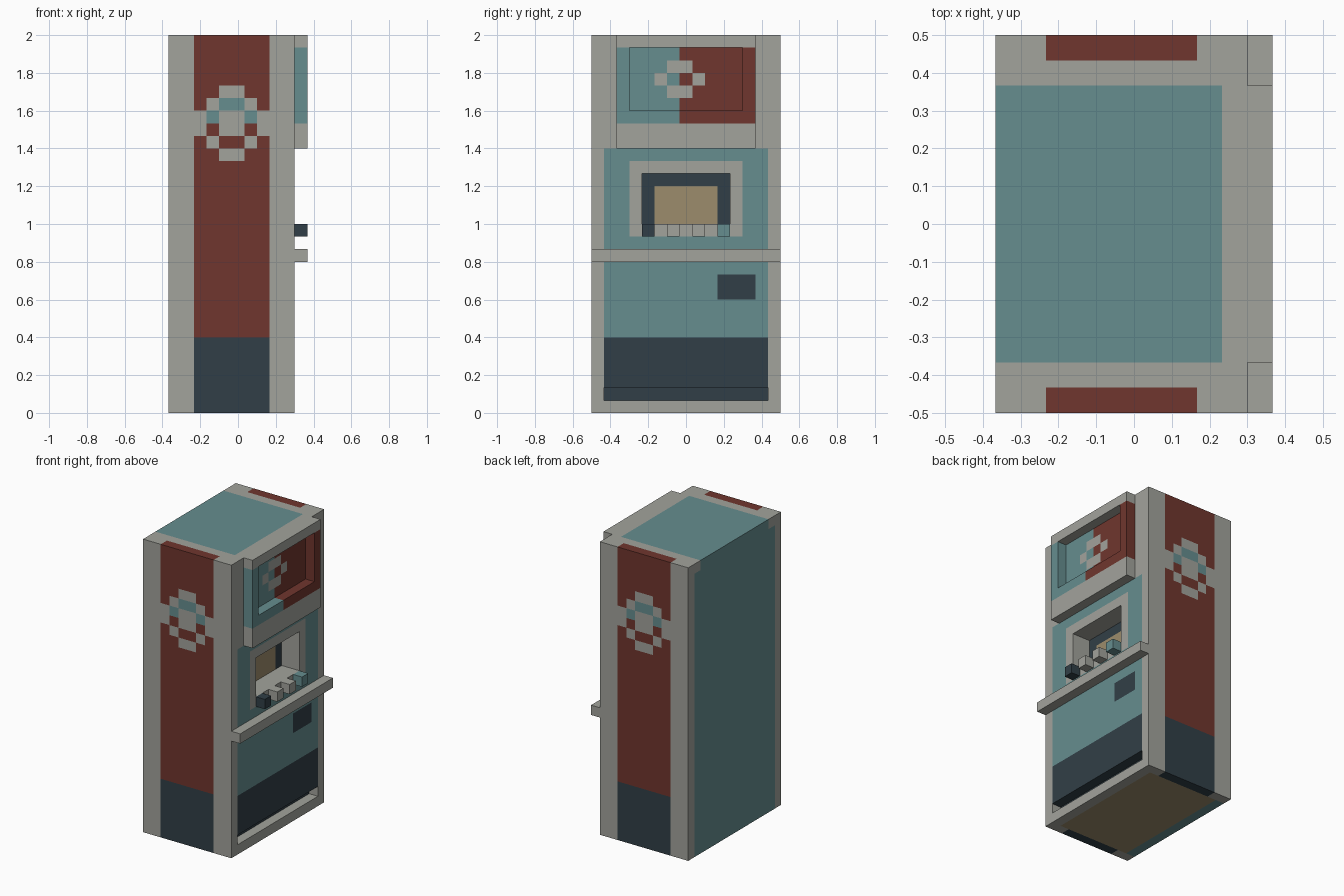
import bpy, bmesh

cube = bpy.data.objects.get("Cube")
if cube:
    bpy.data.objects.remove(cube)

U = 1 / 15                       # one block of the modelling grid
ORIGIN = (-5.5 * U, -7.5 * U, 0)  # grid is 11 x 15 x 30 blocks

# ---- Materials (sRGB 0-255 converted to linear) ----
GREY, TEAL, RED, NAVY, TAN = range(5)
PALETTE = [("warm grey", (162, 163, 156)), ("muted teal", (102, 141, 143)),
           ("brick red", (112, 54, 46)), ("dark navy", (49, 63, 71)),
           ("sandy tan", (156, 140, 108))]


def linear(v):
    v /= 255
    return v / 12.92 if v <= 0.04045 else ((v + 0.055) / 1.055) ** 2.4


MATERIALS = []
for mat_name, rgb in PALETTE:
    mat = bpy.data.materials.new(mat_name)
    mat.use_nodes = True
    colour = (*[linear(v) for v in rgb], 1)
    mat.diffuse_color = colour
    bsdf = next(n for n in mat.node_tree.nodes if n.type == 'BSDF_PRINCIPLED')
    bsdf.inputs["Base Color"].default_value = colour
    bsdf.inputs["Roughness"].default_value = 0.9
    MATERIALS.append(mat)


def inside(cell, box):
    return all(lo <= c < hi for c, (lo, hi) in zip(cell, box))


def block(name, box, paint, cuts=()):
    """Blocky solid filling box minus cuts; paint(cell, axis, side) colours each face."""
    def solid(cell):
        return inside(cell, box) and not any(inside(cell, c) for c in cuts)

    bm = bmesh.new()
    verts = {}

    def vert(p):
        if p not in verts:
            verts[p] = bm.verts.new([o + c * U for o, c in zip(ORIGIN, p)])
        return verts[p]

    cells = [(i, j, k) for i in range(*box[0]) for j in range(*box[1])
             for k in range(*box[2])]
    for cell in filter(solid, cells):
        for axis in range(3):
            for side in (-1, 1):
                near = list(cell)
                near[axis] += side
                if solid(near):
                    continue
                a, b = (axis + 1) % 3, (axis + 2) % 3
                loop = []
                for da, db in ((0, 0), (1, 0), (1, 1), (0, 1))[::side]:
                    p = list(cell)
                    p[axis] += side > 0
                    p[a] += da
                    p[b] += db
                    loop.append(vert(tuple(p)))
                bm.faces.new(loop).material_index = paint(cell, axis, side)
    mesh = bpy.data.meshes.new(name)
    bm.to_mesh(mesh)
    bm.free()
    for m in MATERIALS:
        mesh.materials.append(m)
    obj = bpy.data.objects.new(name, mesh)
    bpy.context.collection.objects.link(obj)
    return obj


# ---- Paint rules for the cabinet ----
# Side badge, top row first: G grey, T teal, R red
BADGE = ["RRGGRR", "RGTTGR", "GTGGTG", "GRGGRG", "RGRRGR", "RRGGRR"]
LETTER = {"G": GREY, "T": TEAL, "R": RED}
# Small face on the marquee, as (y, z) blocks
FACE = {(5, 26), (6, 27), (7, 27), (8, 26), (6, 25), (7, 25)}


def paint_side(i, k):
    if not 2 <= i < 8:
        return GREY
    if k < 6:
        return NAVY
    if 20 <= k < 26:
        return LETTER[BADGE[25 - k][i - 2]]
    return RED


def paint_play_side(i, j, k):
    if i == 7:                                   # back of the window
        return TAN if 5 <= j < 10 and k < 18 else NAVY
    if i == 8:                                   # back of the kick recess
        return NAVY
    if k >= 21:                                  # marquee picture
        if not (3 <= j < 12 and 24 <= k < 29) or (j, k) in FACE:
            return GREY
        return TEAL if j < 7 else RED
    if not 1 <= j < 14 or k < 1:
        return GREY
    if k < 6:
        return NAVY
    if 3 <= j < 12 and 14 <= k < 20:             # window surround
        return GREY
    if 10 <= j < 13 and 9 <= k < 11:             # coin slot
        return NAVY
    return TEAL


def paint_cabinet(cell, axis, side):
    i, j, k = cell
    if axis == 0:
        if side > 0:
            return paint_play_side(i, j, k)
        edge = 2 if k == 29 else 1
        return TEAL if edge <= j < 15 - edge else GREY
    if axis == 1:
        return paint_side(i, k) if j in (0, 14) else GREY
    if k == 29 and side > 0:                     # roof
        if j in (0, 14):
            return RED if 2 <= i < 8 else GREY
        return TEAL if i < 9 and 2 <= j < 13 else GREY
    if k == 0 and side < 0:                      # underside
        if j in (0, 14):
            return NAVY if 2 <= i < 8 else GREY
        return GREY if i == 9 else TEAL if i == 0 else TAN
    return NAVY if k == 2 else GREY              # recess floors and ceilings


# ---- Cabinet with window and kick recess ----
window = ((8, 10), (4, 11), (15, 19))
kick_recess = ((9, 10), (1, 14), (1, 2))
block("cabinet", ((0, 10), (0, 15), (0, 30)), paint_cabinet, (window, kick_recess))


# ---- Marquee frame around the upper picture ----
def paint_marquee(cell, axis, side):
    _, j, k = cell
    if k < 23 or k >= 29:
        return GREY
    return TEAL if j < 7 else RED


block("marquee_frame", ((10, 11), (2, 13), (21, 30)), paint_marquee,
      [((10, 11), (3, 12), (24, 29))])

# ---- Hand rail ----
block("hand_rail", ((10, 11), (0, 15), (12, 13)), lambda *_: GREY)

# ---- Control buttons along the window ledge ----
for n, tint in enumerate((NAVY, GREY, GREY, TEAL)):
    j = 4 + 2 * n
    block(f"button_{n + 1}", ((10, 11), (j, j + 1), (14, 15)),
          lambda *_, tint=tint: tint)
